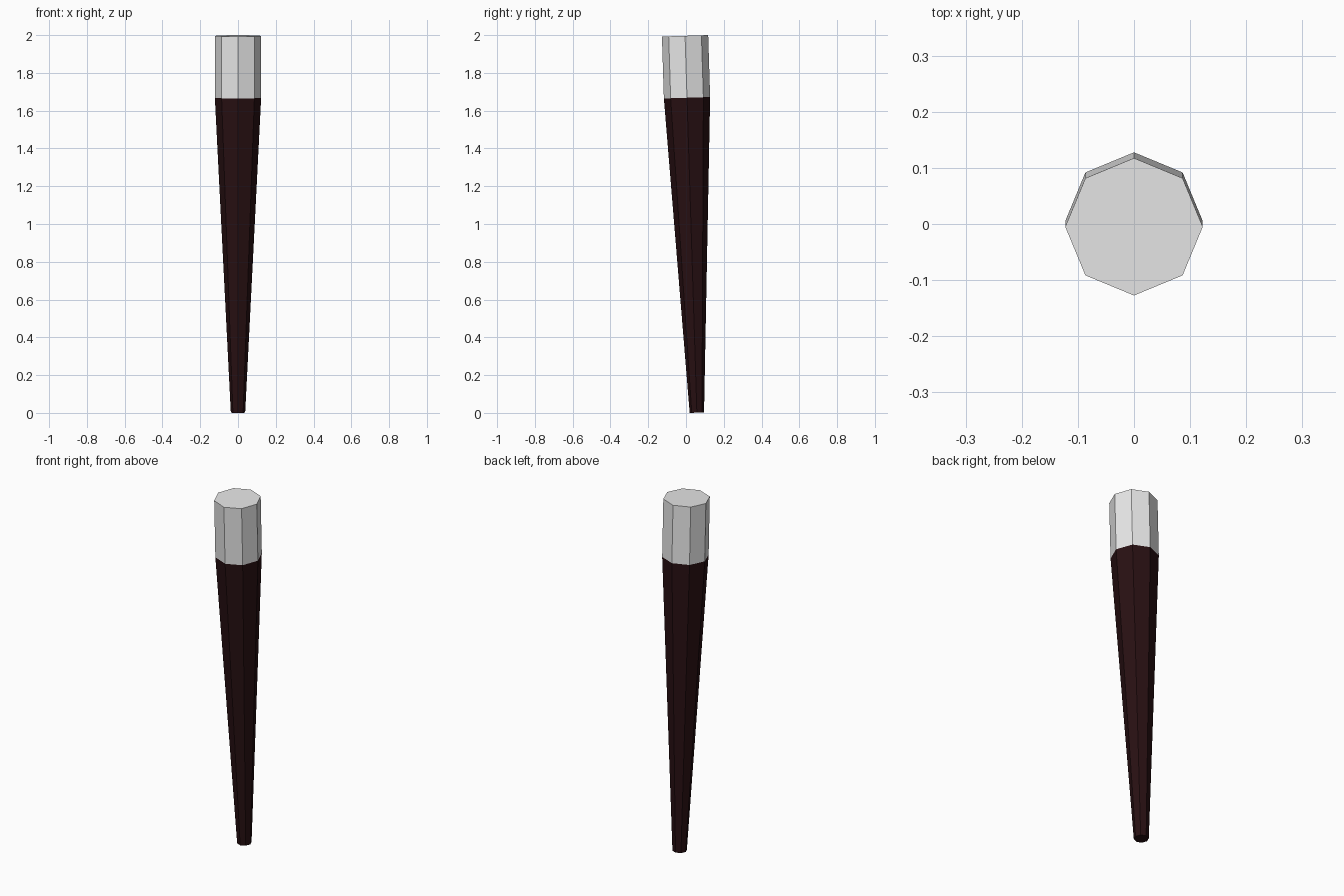
import bpy
import bmesh
import math
from mathutils import Matrix

cube = bpy.data.objects.get("Cube")
if cube:
    bpy.data.objects.remove(cube, do_unlink=True)

SIDES = 8
# The whole leg leans slightly towards the front as it rises
LEAN = Matrix.Translation((0, 0.0575, 0.0012)) @ Matrix.Rotation(0.0313, 4, "X")


def make_material(name, colour):
    mat = bpy.data.materials.new(name)
    mat.use_nodes = True
    mat.diffuse_color = colour
    mat.node_tree.nodes["Principled BSDF"].inputs["Base Color"].default_value = colour
    return mat


def make_section(name, mat, r_low, z_low, r_high, z_high, cap_low, cap_high):
    """Eight-sided tapered section, with corners on the x and y axes."""
    bm = bmesh.new()
    rings = []
    for r, z in ((r_low, z_low), (r_high, z_high)):
        angles = [math.tau * i / SIDES for i in range(SIDES)]
        rings.append([bm.verts.new((r * math.cos(a), r * math.sin(a), z)) for a in angles])
    low, high = rings
    for i in range(SIDES):
        j = (i + 1) % SIDES
        bm.faces.new((low[i], low[j], high[j], high[i]))
    if cap_low:
        bm.faces.new(low[::-1])
    if cap_high:
        bm.faces.new(high)
    bm.transform(LEAN)
    mesh = bpy.data.meshes.new(name)
    bm.to_mesh(mesh)
    bm.free()
    mesh.materials.append(mat)
    obj = bpy.data.objects.new(name, mesh)
    bpy.context.collection.objects.link(obj)
    return obj


dark_wood = make_material("dark red brown", (0.021, 0.005, 0.006, 1))
pale = make_material("pale grey", (0.8, 0.8, 0.8, 1))

# Long tapered shaft and the straight block on top, meeting at a shared rim
make_section("tapered_shaft", dark_wood, 0.038, 0, 0.1225, 1.668, True, False)
make_section("top_block", pale, 0.1225, 1.668, 0.1225, 1.996, False, True)
